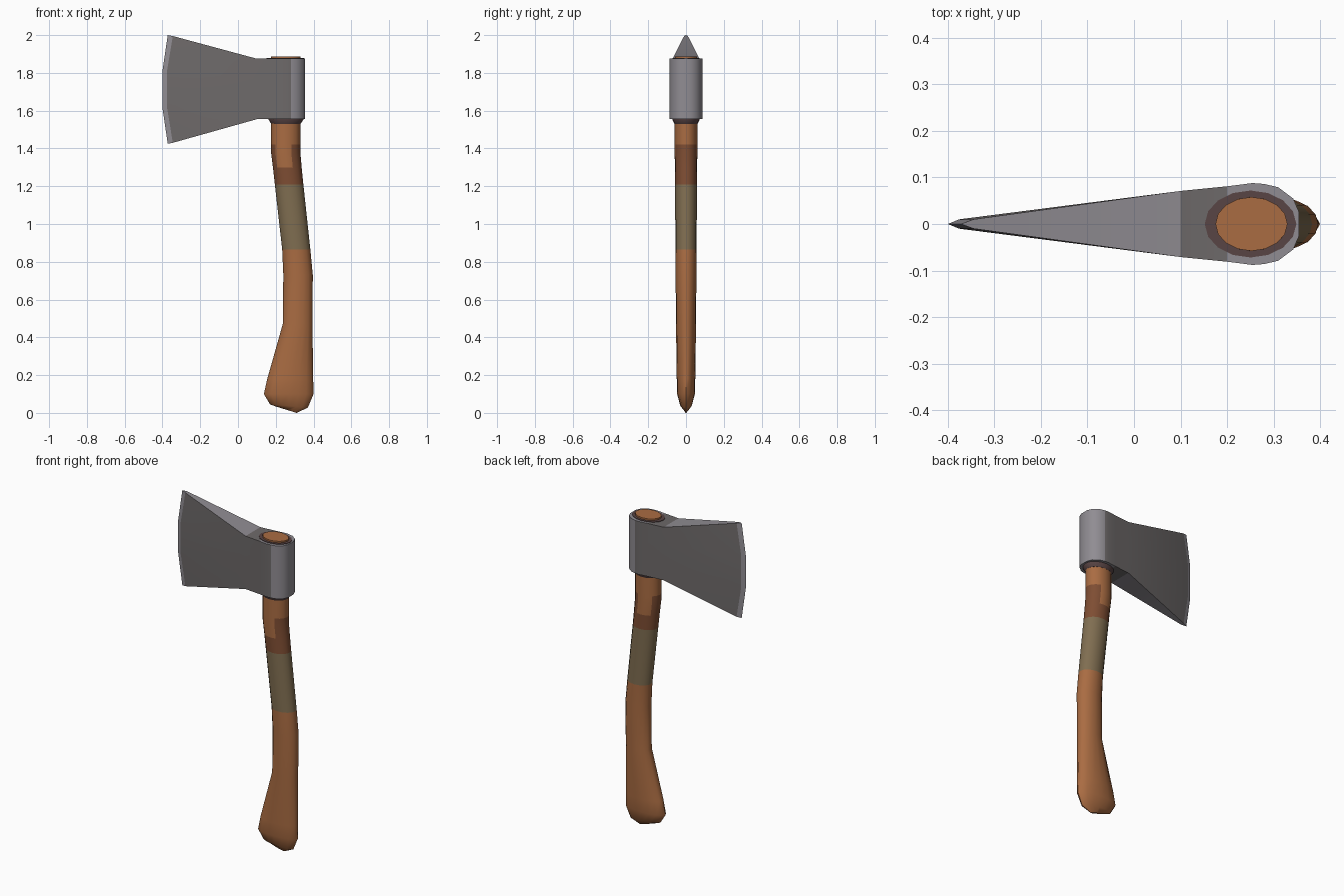
import bpy, bmesh, math
from mathutils import Vector

if "Cube" in bpy.data.objects:
    bpy.data.objects.remove(bpy.data.objects["Cube"])


def material(name, rgb):
    m = bpy.data.materials.new(name)
    m.diffuse_color = (*rgb, 1)
    m.use_nodes = True
    m.node_tree.nodes["Principled BSDF"].inputs["Base Color"].default_value = m.diffuse_color
    return m


WOOD = material("orange wood", (0.40, 0.15, 0.055))
STAIN = material("dark wood", (0.21, 0.075, 0.033))
WRAP = material("olive wrap", (0.215, 0.155, 0.082))
STEEL = material("light steel", (0.28, 0.265, 0.29))
DARK = material("dark steel", (0.155, 0.143, 0.143))
RUST = material("rusty socket", (0.098, 0.058, 0.058))


def finish(bm, name, mats, rule, angle=35):
    """Clean the mesh, colour its faces by a rule and shade it."""
    bmesh.ops.remove_doubles(bm, verts=bm.verts, dist=0.0003)
    bmesh.ops.recalc_face_normals(bm, faces=bm.faces)
    bm.normal_update()
    for f in bm.faces:
        f.material_index = rule(f.calc_center_median(), f.normal)
    me = bpy.data.meshes.new(name)
    bm.to_mesh(me)
    bm.free()
    for m in mats:
        me.materials.append(m)
    ob = bpy.data.objects.new(name, me)
    bpy.context.collection.objects.link(ob)
    bpy.ops.object.select_all(action='DESELECT')
    ob.select_set(True)
    bpy.context.view_layer.objects.active = ob
    bpy.ops.object.shade_smooth_by_angle(angle=math.radians(angle))
    return ob


def loft(sections, sides=16):
    """Elliptical rings, each (left x, left z, right x, right z, half depth)."""
    bm = bmesh.new()
    rings = []
    for lx, lz, rx, rz, hy in sections:
        a, b = Vector((lx, 0, lz)), Vector((rx, 0, rz))
        ring = []
        for i in range(sides):
            t = 2 * math.pi * i / sides
            p = (a + b) / 2 + (b - a) / 2 * math.cos(t)
            ring.append(bm.verts.new(p + Vector((0, hy * math.sin(t), 0))))
        rings.append(ring)
    for r, s in zip(rings, rings[1:]):
        for i in range(sides):
            j = (i + 1) % sides
            bm.faces.new((r[i], r[j], s[j], s[i]))
    bm.faces.new(rings[0])
    bm.faces.new(rings[-1])
    return bm


# Curved handle, with stained and wrapped bands
def handle_rule(c, n):
    if 0.865 < c.z < 1.21:
        return 2
    if 1.21 < c.z < 1.30:
        return 1
    if 1.30 < c.z < 1.42:
        return 0 if abs(n.y) > 0.8 and c.x < 0.285 else 1
    return 0


handle = [
    (0.20, 0.034, 0.31, 0.000, 0.008),
    (0.17, 0.045, 0.37, 0.028, 0.030),
    (0.137, 0.10, 0.40, 0.10, 0.047),
    (0.155, 0.18, 0.398, 0.18, 0.049),
    (0.237, 0.47, 0.394, 0.47, 0.053),
    (0.240, 0.73, 0.396, 0.73, 0.055),
    (0.234, 0.865, 0.383, 0.865, 0.056),
    (0.195, 1.21, 0.346, 1.21, 0.058),
    (0.185, 1.30, 0.337, 1.30, 0.059),
    (0.175, 1.38, 0.330, 1.38, 0.060),
    (0.175, 1.42, 0.330, 1.42, 0.060),
    (0.175, 1.55, 0.330, 1.55, 0.060),
    (0.175, 1.887, 0.330, 1.887, 0.058),
]
finish(loft(handle), "handle", [WOOD, STAIN, WRAP], handle_rule, 45)

# Axe head: columns of (middle x, end x, half depth, bottom, top)
columns = [
    (-0.40, -0.372, 0.000, 1.425, 2.000),
    (-0.376, -0.345, 0.010, 1.430, 1.995),
    (0.10, 0.10, 0.071, 1.555, 1.875),
    (0.20, 0.20, 0.081, 1.555, 1.875),
    (0.255, 0.255, 0.088, 1.555, 1.875),
    (0.28, 0.28, 0.086, 1.555, 1.875),
    (0.31, 0.31, 0.079, 1.555, 1.875),
    (0.342, 0.342, 0.055, 1.555, 1.875),
    (0.355, 0.355, 0.025, 1.555, 1.875),
]
bm = bmesh.new()
LEVELS = (0.0, 0.33, 0.67, 1.0)
grid = []
for xm, xe, hy, z0, z1 in columns:
    grid.append([[bm.verts.new((xe if t in (0.0, 1.0) else xm, s * hy, z0 + (z1 - z0) * t))
                  for t in LEVELS] for s in (-1, 1)])
for a, b in zip(grid, grid[1:]):
    for s in (0, 1):
        for j in range(3):
            bm.faces.new((a[s][j], b[s][j], b[s][j + 1], a[s][j + 1]))
    for j in (0, 3):
        bm.faces.new((a[0][j], b[0][j], b[1][j], a[1][j]))
for j in range(3):
    bm.faces.new((grid[-1][0][j], grid[-1][1][j], grid[-1][1][j + 1], grid[-1][0][j + 1]))


def head_rule(c, n):
    if abs(n.z) > 0.5 or (abs(n.z) > 0.15 and abs(n.y) < 0.5):
        return 1 if 0.1 < c.x < 0.2 else 0
    return 1 if -0.34 < c.x < 0.28 else 0


finish(bm, "axe_head", [STEEL, DARK], head_rule, 30)

# Rusty rims around the handle, above and below the head
finish(loft([(0.152, 1.87, 0.349, 1.87, 0.072), (0.152, 1.878, 0.349, 1.878, 0.072)]),
       "socket_rim_top", [RUST], lambda c, n: 0)
finish(loft([(0.176, 1.53, 0.331, 1.53, 0.061), (0.162, 1.553, 0.347, 1.553, 0.072),
             (0.162, 1.56, 0.347, 1.56, 0.072)]),
       "socket_rim_bottom", [RUST], lambda c, n: 0)
